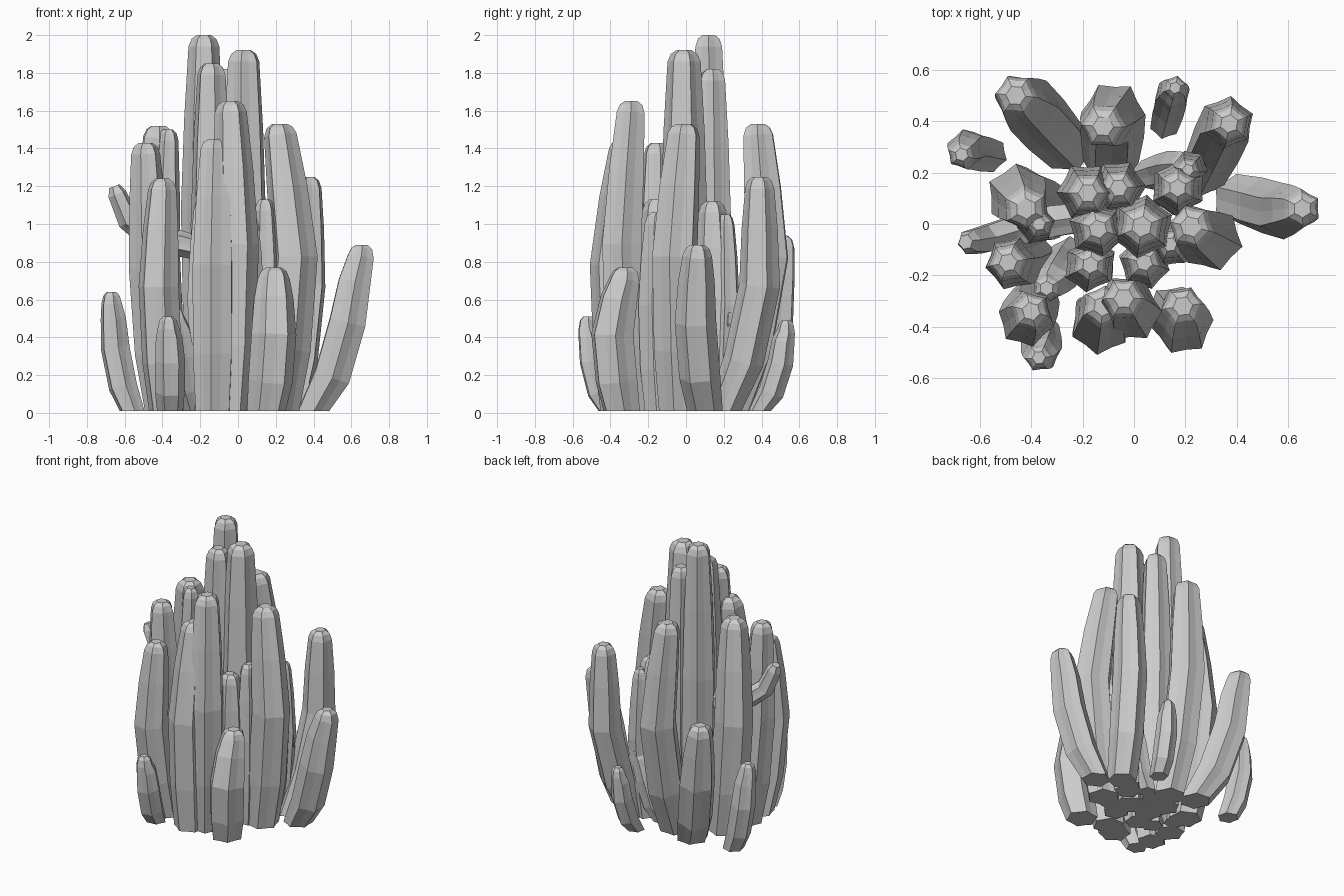
import bpy, bmesh, math
from mathutils import Vector

RIDGES = 6


def tube(name, path, radii, spin=0.0, flat_base=True):
    """Ribbed, faceted stem: star-shaped rings along a path, closed at both ends."""
    bm = bmesh.new()
    pts = [Vector(p) for p in path]
    rings = []
    n = RIDGES * 2
    for i, p in enumerate(pts):
        t = (pts[min(i + 1, len(pts) - 1)] - pts[max(i - 1, 0)]).normalized()
        if i == 0 and flat_base:
            t = Vector((0, 0, 1))
        q = Vector((0, 0, 1)).rotation_difference(t)
        ring = []
        for k in range(n):
            a = spin + 2 * math.pi * k / n
            r = radii[i] * (1.0 if k % 2 == 0 else 0.83)
            ring.append(bm.verts.new(p + q @ Vector((r * math.cos(a), r * math.sin(a), 0))))
        rings.append(ring)
    for a, b in zip(rings, rings[1:]):
        for k in range(n):
            bm.faces.new((a[k], a[(k + 1) % n], b[(k + 1) % n], b[k]))
    bm.faces.new(rings[0][::-1])
    bm.faces.new(rings[-1])
    bmesh.ops.recalc_face_normals(bm, faces=bm.faces)
    me = bpy.data.meshes.new(name)
    bm.to_mesh(me)
    bm.free()
    ob = bpy.data.objects.new(name, me)
    bpy.context.collection.objects.link(ob)
    return ob


def stem(name, base, belly, tip, h, r, spin):
    """Stem that leaves the base, bows to the belly point and ends in a blunt cap."""
    b, m, t = Vector(base), Vector(belly), Vector(tip)
    z = [0.01, 0.22 * h, 0.54 * h, 0.78 * h, h - 0.06, h - 0.02, h]
    xy = [b, b.lerp(m, 0.55), m, m.lerp(t, 0.5), m.lerp(t, 0.95), t, t]
    rad = [0.86 * r, 0.99 * r, r, 0.88 * r, 0.71 * r, 0.57 * r, 0.33 * r]
    tube(name, [(p.x, p.y, c) for p, c in zip(xy, z)], rad, spin)


# upright inner stems: x, y, height, radius
inner = [
    (-0.18, 0.12, 2.00, 0.115), (0.03, -0.01, 1.92, 0.125),
    (-0.14, -0.02, 1.85, 0.11), (-0.06, 0.14, 1.82, 0.105),
    (-0.17, -0.16, 1.13, 0.10), (0.04, -0.15, 1.06, 0.10),
    (0.14, -0.08, 1.13, 0.085), (0.17, 0.14, 1.12, 0.105),
    (0.21, 0.21, 1.05, 0.07),
    (-0.37, 0.00, 1.50, 0.08),
]
for i, (x, y, h, r) in enumerate(inner):
    stem(f"inner_stem_{i}", (x * 0.9, y * 0.9), (x * 1.04, y * 1.04), (x, y), h, r, i * 0.37)

# bowed outer stems: base, belly, tip, height, radius
outer = [
    ((-0.04, -0.30), (-0.01, -0.34), (-0.04, -0.29), 1.65, 0.12),
    ((-0.13, -0.35), (-0.13, -0.39), (-0.12, -0.32), 1.45, 0.12),
    ((0.22, -0.04), (0.30, -0.06), (0.22, -0.01), 1.53, 0.125),
    ((-0.40, -0.12), (-0.47, -0.15), (-0.49, -0.15), 1.43, 0.11),
    ((-0.36, 0.08), (-0.45, 0.11), (-0.42, 0.06), 1.52, 0.125),
    ((-0.09, 0.24), (-0.08, 0.43), (-0.12, 0.38), 1.53, 0.125),
    ((0.27, 0.20), (0.36, 0.39), (0.37, 0.39), 1.25, 0.11),
    ((-0.38, -0.28), (-0.42, -0.37), (-0.40, -0.34), 1.24, 0.11),
]
outer += [
    ((0.15, -0.34), (0.19, -0.39), (0.19, -0.32), 0.77, 0.12),
    ((0.40, 0.10), (0.58, 0.05), (0.655, 0.06), 0.89, 0.11),
    ((-0.26, 0.30), (-0.41, 0.46), (-0.46, 0.50), 0.94, 0.12),
    ((0.12, 0.39), (0.15, 0.50), (0.16, 0.53), 0.49, 0.07),
    ((-0.56, 0.27), (-0.65, 0.29), (-0.67, 0.27), 0.64, 0.08),
    ((-0.36, -0.40), (-0.36, -0.49), (-0.37, -0.52), 0.51, 0.08),
    ((-0.25, -0.12), (-0.30, -0.20), (-0.34, -0.25), 0.56, 0.085),
    ((0.05, 0.19), (0.16, 0.22), (0.24, 0.23), 0.55, 0.07),
]
for i, s in enumerate(outer):
    stem(f"outer_stem_{i}", *s, i * 0.41)

# side arm that branches from an inner stem and turns up
tube("side_arm",
     [(-0.16, 0.03, 0.86), (-0.32, 0.01, 0.90), (-0.48, -0.03, 0.94),
      (-0.58, -0.06, 1.02), (-0.64, -0.07, 1.16), (-0.655, -0.07, 1.20)],
     [0.06, 0.07, 0.065, 0.06, 0.05, 0.03], 0.2, flat_base=False)
